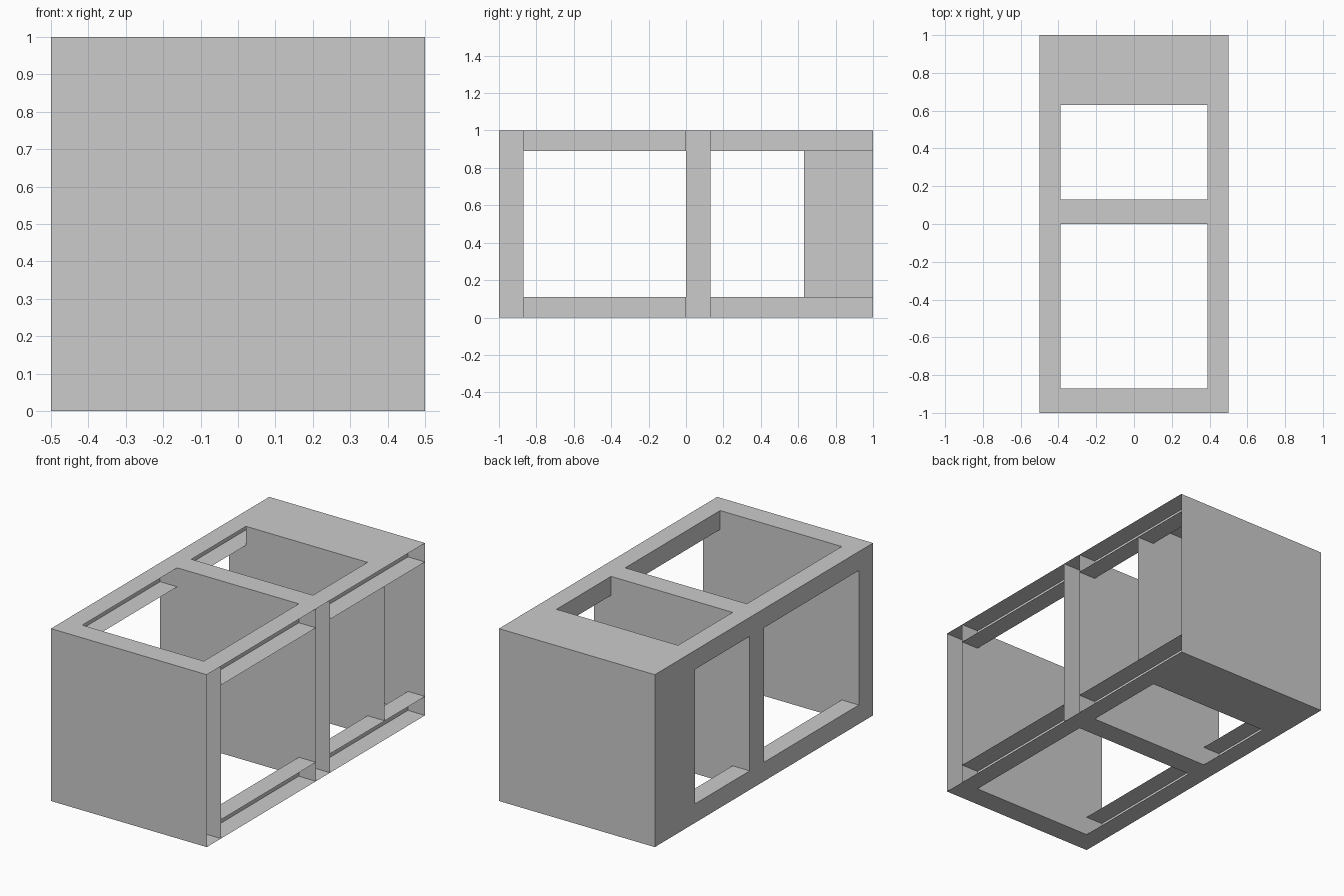
import bpy, bmesh

if "Cube" in bpy.data.objects:
    bpy.data.objects.remove(bpy.data.objects["Cube"])

X, XI = 0.5, 0.39              # half width, inner half width
LO, HI = 0.11, 0.89            # inner heights of the rails
XS = [-X, -XI, XI, X]
YS = [-1, -0.87, 0, 0.13, 0.63, 1]
ZS = [0, LO, HI, 1]


def sheet(name, axis, pos, us, vs, sign=1, skip=()):
    """Flat grid sheet at pos on an axis, leaving out the skipped cells.
    (u, v) is (y, z), (z, x) or (x, y) for axis 0, 1 or 2."""
    bm = bmesh.new()
    for i in range(len(us) - 1):
        for j in range(len(vs) - 1):
            if (i, j) in skip:
                continue
            ring = []
            for a, b in ((i, j), (i + 1, j), (i + 1, j + 1), (i, j + 1)):
                co = [0, 0, 0]
                co[axis] = pos
                co[(axis + 1) % 3] = us[a]
                co[(axis + 2) % 3] = vs[b]
                ring.append(bm.verts.new(co))
            bm.faces.new(ring if sign > 0 else ring[::-1])
    bmesh.ops.remove_doubles(bm, verts=bm.verts, dist=1e-5)
    bmesh.ops.dissolve_limit(bm, angle_limit=0.01, verts=bm.verts, edges=bm.edges)
    mesh = bpy.data.meshes.new(name)
    bm.to_mesh(mesh)
    bm.free()
    bpy.context.collection.objects.link(bpy.data.objects.new(name, mesh))


# Top, bottom and left skins, each with two window openings
sheet("top_skin", 2, 1, XS, YS, 1, {(1, 1), (1, 3)})
sheet("bottom_skin", 2, 0, XS, YS, -1, {(1, 1), (1, 3)})
sheet("left_skin", 0, -X, YS, ZS, -1, {(1, 1), (3, 1)})

# Full cross panels (hollow posts, open on the right side)
for name, y, sign in (("front_panel", -1, -1), ("front_post_inner", -0.87, 1),
                      ("middle_post_front", 0, -1), ("middle_post_back", 0.13, 1),
                      ("back_panel", 1, 1)):
    sheet(name, 1, y, [0, 1], [-X, X], sign)

# Front of the back block, notched at the corners where the rails pass
sheet("back_block_front", 1, 0.63, ZS, XS, -1, {(0, 0), (0, 2), (2, 0), (2, 2)})

# Corner rails: horizontal inner strips, plus an inner wall on the right side
for run, ys in (("front", [-0.87, 0]), ("back", [0.13, 1])):
    for level, z, zs, sign in (("upper", HI, [HI, 1], -1), ("lower", LO, [0, LO], 1)):
        sheet(f"{run}_{level}_left_rail", 2, z, [-X, -XI], ys, sign)
        sheet(f"{run}_{level}_right_rail", 2, z, [XI, X], ys, sign)
        sheet(f"{run}_{level}_right_rail_wall", 0, XI, ys, zs, -1)
